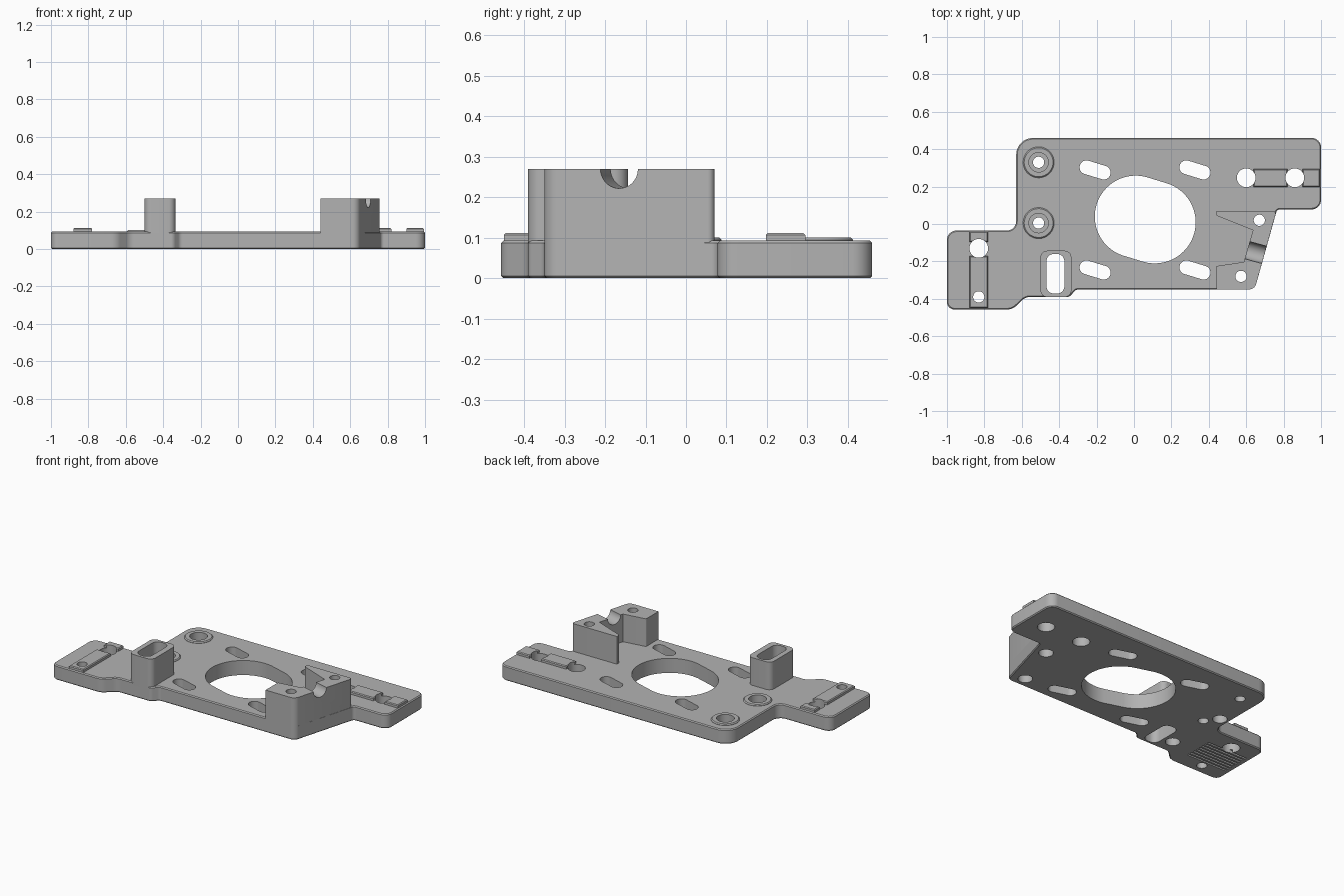
import bpy
import bmesh
from math import pi, cos, sin, tan, radians
from mathutils import Vector

if "Cube" in bpy.data.objects:
    bpy.data.objects.remove(bpy.data.objects["Cube"])

grey = bpy.data.materials.new("plain_grey")
grey.use_nodes = True
GREY = (0.45, 0.45, 0.45, 1)
grey.diffuse_color = GREY
grey.node_tree.nodes["Principled BSDF"].inputs["Base Color"].default_value = GREY

TOP = 0.093      # plate surface
TALL = 0.27      # top of the upright parts
STRIP = 0.112    # top of the clip strips
TILT = radians(-17)


def rounded(corners, steps=8):
    """Polygon from (x, y, radius) corners, each rounded by an arc."""
    pts = []
    for i, (x, y, r) in enumerate(corners):
        p = Vector((x, y))
        if r == 0:
            pts.append(p)
            continue
        a = (Vector(corners[i - 1][:2]) - p).normalized()
        b = (Vector(corners[(i + 1) % len(corners)][:2]) - p).normalized()
        half = a.angle(b) / 2
        c = p + (a + b).normalized() * r / sin(half)
        u = (p + a * r / tan(half) - c).normalized()
        v = (p + b * r / tan(half) - c).normalized()
        pts += [c + u.slerp(v, k / steps) * r for k in range(steps + 1)]
    return pts


def box(x0, x1, y0, y1, r=0.0):
    return rounded([(x0, y0, r), (x1, y0, r), (x1, y1, r), (x0, y1, r)])


def slot(x, y, r, d=0.0, angle=0.0, n=48):
    """Circle, or a slot when its two ends are d away from the middle."""
    axis = Vector((cos(angle), sin(angle)))
    side = Vector((-axis.y, axis.x))
    pts = []
    for k in range(n):
        t = 2 * pi * (k + 0.5) / n
        shift = d if cos(t) > 0 else -d
        pts.append(Vector((x, y)) + axis * (r * cos(t) + shift) + side * r * sin(t))
    return pts


def prism(name, pts, z0, z1, chamfer_bottom=0.0, chamfer_top=0.0):
    bm = bmesh.new()
    low = [bm.verts.new((p.x, p.y, z0)) for p in pts]
    high = [bm.verts.new((p.x, p.y, z1)) for p in pts]
    bm.faces.new(low[::-1])
    bm.faces.new(high)
    for i in range(len(pts)):
        bm.faces.new((low[i - 1], low[i], high[i], high[i - 1]))
    bmesh.ops.recalc_face_normals(bm, faces=bm.faces)
    for z, size in ((z0, chamfer_bottom), (z1, chamfer_top)):
        if size:
            edges = [e for e in bm.edges if all(abs(v.co.z - z) < 1e-6 for v in e.verts)]
            bmesh.ops.bevel(bm, geom=edges, offset=size, segments=1, affect='EDGES')
    mesh = bpy.data.meshes.new(name)
    bm.to_mesh(mesh)
    bm.free()
    mesh.materials.append(grey)
    ob = bpy.data.objects.new(name, mesh)
    bpy.context.collection.objects.link(ob)
    return ob


all_cutters = []


def cutter(pts, z0=-0.1, z1=0.5):
    ob = prism("cutter", pts, z0, z1)
    ob.hide_render = True
    all_cutters.append(ob)
    return ob


def finish(ob, cutters):
    """Cut the part, then smooth its round walls."""
    for c in cutters:
        mod = ob.modifiers.new("cut", 'BOOLEAN')
        mod.operation, mod.solver, mod.object = 'DIFFERENCE', 'EXACT', c
    bpy.context.view_layer.update()
    deps = bpy.context.evaluated_depsgraph_get()
    mesh = bpy.data.meshes.new_from_object(ob.evaluated_get(deps))
    ob.modifiers.clear()
    ob.data = mesh
    bpy.ops.object.select_all(action='DESELECT')
    ob.select_set(True)
    bpy.context.view_layer.objects.active = ob
    bpy.ops.object.shade_smooth_by_angle(angle=radians(30))


# Plate outline with its two end tabs
plate = prism("base_plate", rounded([
    (-1, -0.457, 0.04), (-0.65, -0.457, 0.07), (-0.58, -0.39, 0.06),
    (-0.345, -0.39, 0.03), (-0.31, -0.35, 0.03), (0.645, -0.35, 0.04),
    (0.765, 0.078, 0.02), (1, 0.078, 0.05), (1, 0.46, 0.05),
    (-0.63, 0.46, 0.09), (-0.63, -0.035, 0.05), (-1, -0.035, 0.05)]),
    0, TOP, 0.006, 0.006)

# Motor opening and its four tilted slots
plate_cuts = [cutter(slot(0.06, 0.024, 0.219, 0.053, TILT, 96))]
for x in (-0.208, 0.326):
    for y in (0.289, -0.246):
        plate_cuts.append(cutter(slot(x, y, 0.037, 0.048, TILT)))

# Two raised bosses with stepped screw holes
for name, y in (("rear_boss", 0.33), ("front_boss", 0.005)):
    boss = prism(name, slot(-0.51, y, 0.083), TOP - 0.02, 0.101, 0, 0.006)
    cuts = [cutter(slot(-0.51, y, 0.03)), cutter(slot(-0.51, y, 0.052), 0.05)]
    plate_cuts += cuts
    finish(boss, cuts)

# Blind round recesses underneath
for x, y in ((-0.57, 0.08), (-0.53, -0.29)):
    plate_cuts.append(cutter(slot(x, y, 0.042), -0.1, 0.05))

# Clip strips on both tabs, broken around the clamp holes
right_holes = [cutter(slot(x, 0.247, 0.05)) for x in (0.6, 0.86)]
left_holes = [cutter(slot(-0.83, -0.13, 0.05)), cutter(slot(-0.83, -0.39, 0.03))]
plate_cuts += right_holes + left_holes
strips = [
    ("left_clip_inner", box(0.64, 0.82, 0.197, 0.295), right_holes),
    ("left_clip_outer", box(0.9, 0.994, 0.197, 0.295), right_holes),
    ("right_clip_long", box(-0.88, -0.78, -0.45, -0.172), left_holes),
    ("right_clip_short", box(-0.88, -0.78, -0.095, -0.041), left_holes),
]
for name, pts, cuts in strips:
    finish(prism(name, pts, TOP - 0.02, STRIP, 0, 0.005), cuts)

# Fine grooves under the right tab
for k in range(8):
    y = -0.35 + 0.025 * k
    plate_cuts.append(cutter(box(-0.97, -0.69, y, y + 0.012), -0.1, 0.02))

# Hollow post
post_hole = cutter(box(-0.468, -0.372, -0.372, -0.16, 0.04))
plate_cuts.append(post_hole)
post = prism("hollow_post", box(-0.5, -0.335, -0.39, -0.143, 0.035), TOP - 0.02, TALL)
finish(post, [post_hole])

# Slanted bracket with an open pocket, two screw holes and a rod groove
bracket = prism("slanted_bracket", rounded([
    (0.44, -0.35, 0), (0.645, -0.35, 0.04), (0.762, 0.07, 0.015),
    (0.44, 0.07, 0), (0.44, 0.045, 0.006), (0.636, -0.033, 0),
    (0.587, -0.203, 0), (0.44, -0.225, 0.006)]), TOP - 0.02, TALL)
holes = [cutter(slot(x, y, 0.03)) for x, y in ((0.67, 0.02), (0.572, -0.28))]
wide = [cutter(slot(x, y, 0.042), -0.1, 0.05) for x, y in ((0.67, 0.02), (0.572, -0.28))]
plate_cuts += holes + wide
groove = cutter(slot(0, 0, 0.048), -0.2, 0.2)
groove.rotation_mode = 'QUATERNION'
groove.rotation_quaternion = Vector((0.964, -0.266, 0)).to_track_quat('Z', 'Y')
groove.location = (0.66, -0.155, TALL)
finish(bracket, holes + [groove])

finish(plate, plate_cuts)
for c in all_cutters:
    bpy.data.objects.remove(c)
